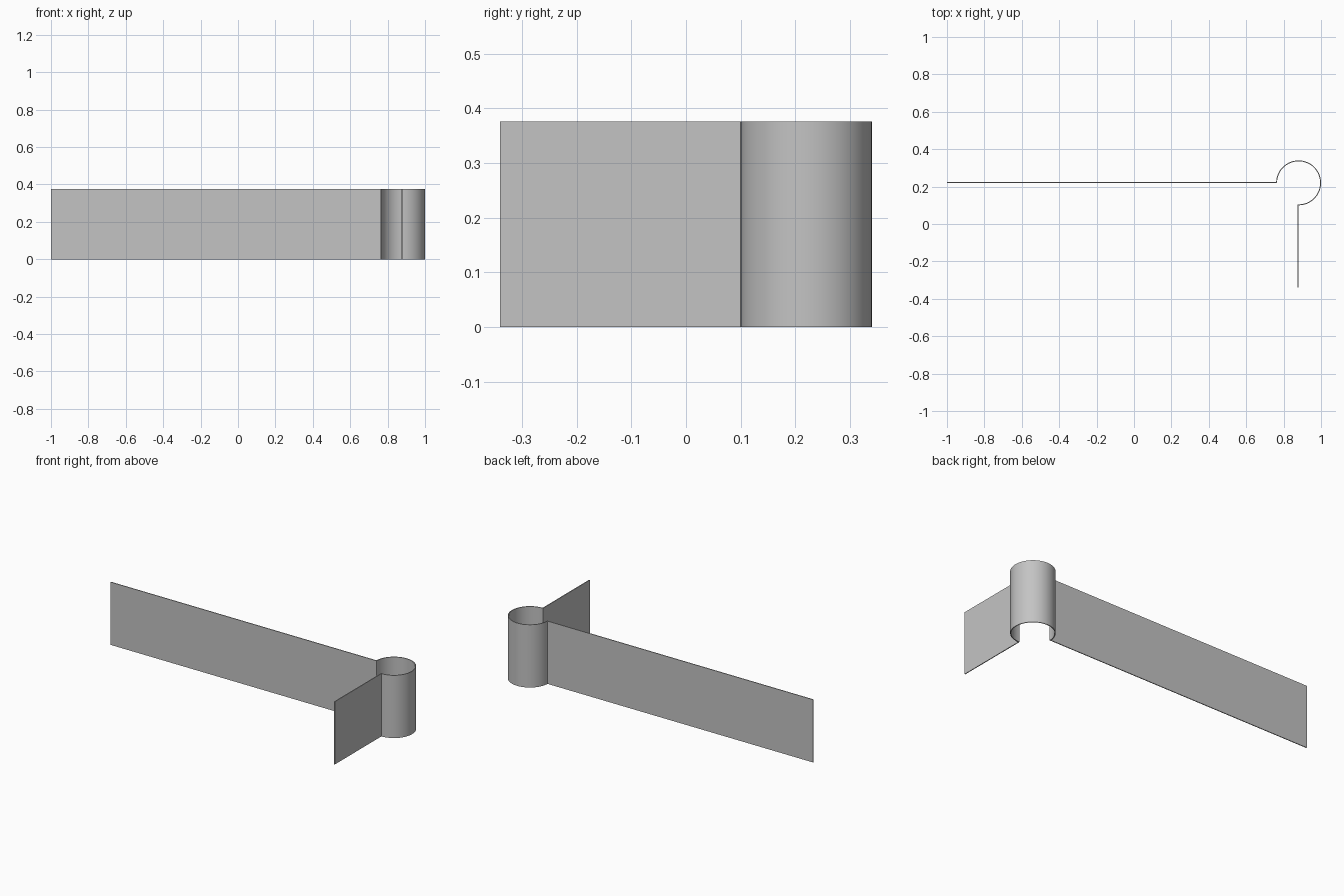
import bpy
import bmesh
from math import cos, sin, radians

HEIGHT = 0.376
THICK = 0.005
CENTRE_X, CENTRE_Y = 0.88, 0.22
OUTER = 0.12
INNER = OUTER - THICK
SEGMENTS = 72

cube = bpy.data.objects.get("Cube")
if cube:
    bpy.data.objects.remove(cube, do_unlink=True)

grey = bpy.data.materials.new("plain grey")
grey.use_nodes = True
colour = (0.55, 0.55, 0.55, 1)
grey.diffuse_color = colour
grey.node_tree.nodes["Principled BSDF"].inputs["Base Color"].default_value = colour


def extrude_outline(name, outline):
    """Raise a closed plan outline to the full strip height."""
    bm = bmesh.new()
    base = bm.faces.new([bm.verts.new((x, y, 0)) for x, y in outline])
    top = bmesh.ops.extrude_face_region(bm, geom=[base])["geom"]
    verts = [v for v in top if isinstance(v, bmesh.types.BMVert)]
    bmesh.ops.translate(bm, verts=verts, vec=(0, 0, HEIGHT))
    bmesh.ops.recalc_face_normals(bm, faces=bm.faces[:])
    mesh = bpy.data.meshes.new(name)
    bm.to_mesh(mesh)
    bm.free()
    mesh.materials.append(grey)
    obj = bpy.data.objects.new(name, mesh)
    bpy.context.collection.objects.link(obj)
    return obj


def rectangle(x0, x1, y0, y1):
    return [(x0, y0), (x1, y0), (x1, y1), (x0, y1)]


def arc(radius):
    """Three quarters of a circle, open towards the front right corner."""
    angles = [radians(-90 + 270 * i / SEGMENTS) for i in range(SEGMENTS + 1)]
    return [(CENTRE_X + radius * cos(a), CENTRE_Y + radius * sin(a)) for a in angles]


# Long flat strip, ending at the curl
extrude_outline("long_strip", rectangle(-1, CENTRE_X - INNER, CENTRE_Y, CENTRE_Y + THICK))

# Short flat strip, running forward from the curl
extrude_outline("short_strip", rectangle(CENTRE_X - THICK, CENTRE_X, -0.34, CENTRE_Y - INNER))

# Rounded curl joining the two strips
curl = extrude_outline("corner_curl", arc(OUTER) + arc(INNER)[::-1])
bpy.ops.object.select_all(action="DESELECT")
curl.select_set(True)
bpy.context.view_layer.objects.active = curl
bpy.ops.object.shade_smooth_by_angle(angle=radians(30))
